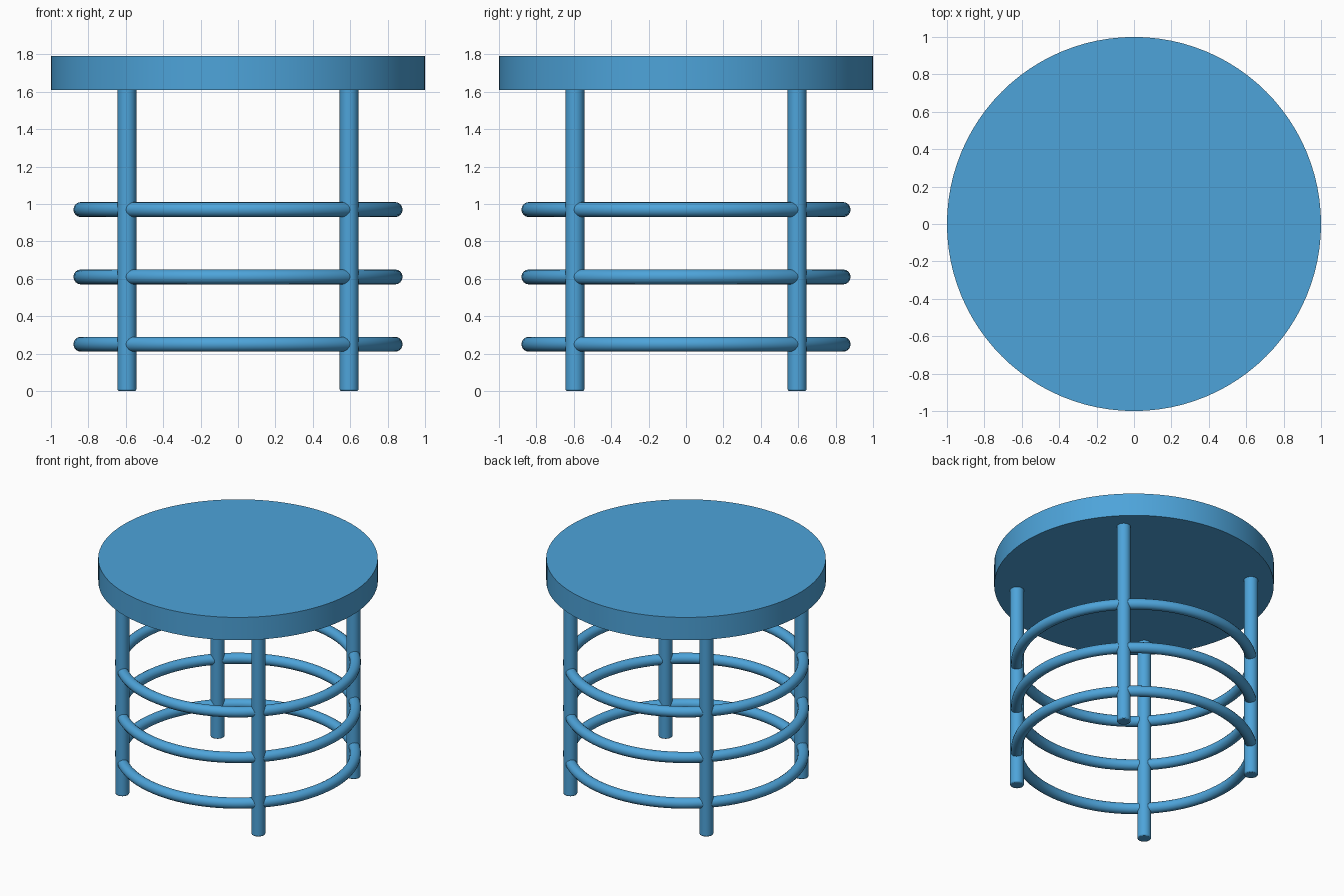
import bpy
import math

if "Cube" in bpy.data.objects:
    bpy.data.objects.remove(bpy.data.objects["Cube"])

blue = bpy.data.materials.new("sky_blue")
blue.diffuse_color = (0.075, 0.37, 0.70, 1)
blue.use_nodes = True
blue.node_tree.nodes["Principled BSDF"].inputs["Base Color"].default_value = blue.diffuse_color

RING_RADIUS = 0.84      # legs and hoops share this circle
SEAT_BOTTOM, SEAT_TOP = 1.61, 1.79


def finish(name):
    obj = bpy.context.object
    obj.name = name
    obj.data.materials.append(blue)
    bpy.ops.object.shade_smooth_by_angle(angle=math.radians(35))
    return obj


def cylinder(name, radius, z0, z1, x=0, y=0, sides=32, bevel=0):
    bpy.ops.mesh.primitive_cylinder_add(
        vertices=sides, radius=radius, depth=z1 - z0, location=(x, y, (z0 + z1) / 2))
    obj = finish(name)
    if bevel:
        mod = obj.modifiers.new("soft_edge", 'BEVEL')
        mod.width = bevel
        mod.segments = 2
    return obj


# Round seat slab
cylinder("seat", 1.0, SEAT_BOTTOM, SEAT_TOP, sides=96)

# Four legs on the diagonals
for i in range(4):
    a = math.radians(45 + 90 * i)
    cylinder(f"leg_{i + 1}", 0.05, 0, SEAT_BOTTOM + 0.01,
             RING_RADIUS * math.cos(a), RING_RADIUS * math.sin(a), bevel=0.008)

# Three hoops passing through the legs
for i, z in enumerate((0.25, 0.61, 0.97)):
    bpy.ops.mesh.primitive_torus_add(
        major_radius=RING_RADIUS, minor_radius=0.04,
        major_segments=96, minor_segments=16, location=(0, 0, z))
    finish(f"hoop_{i + 1}")
